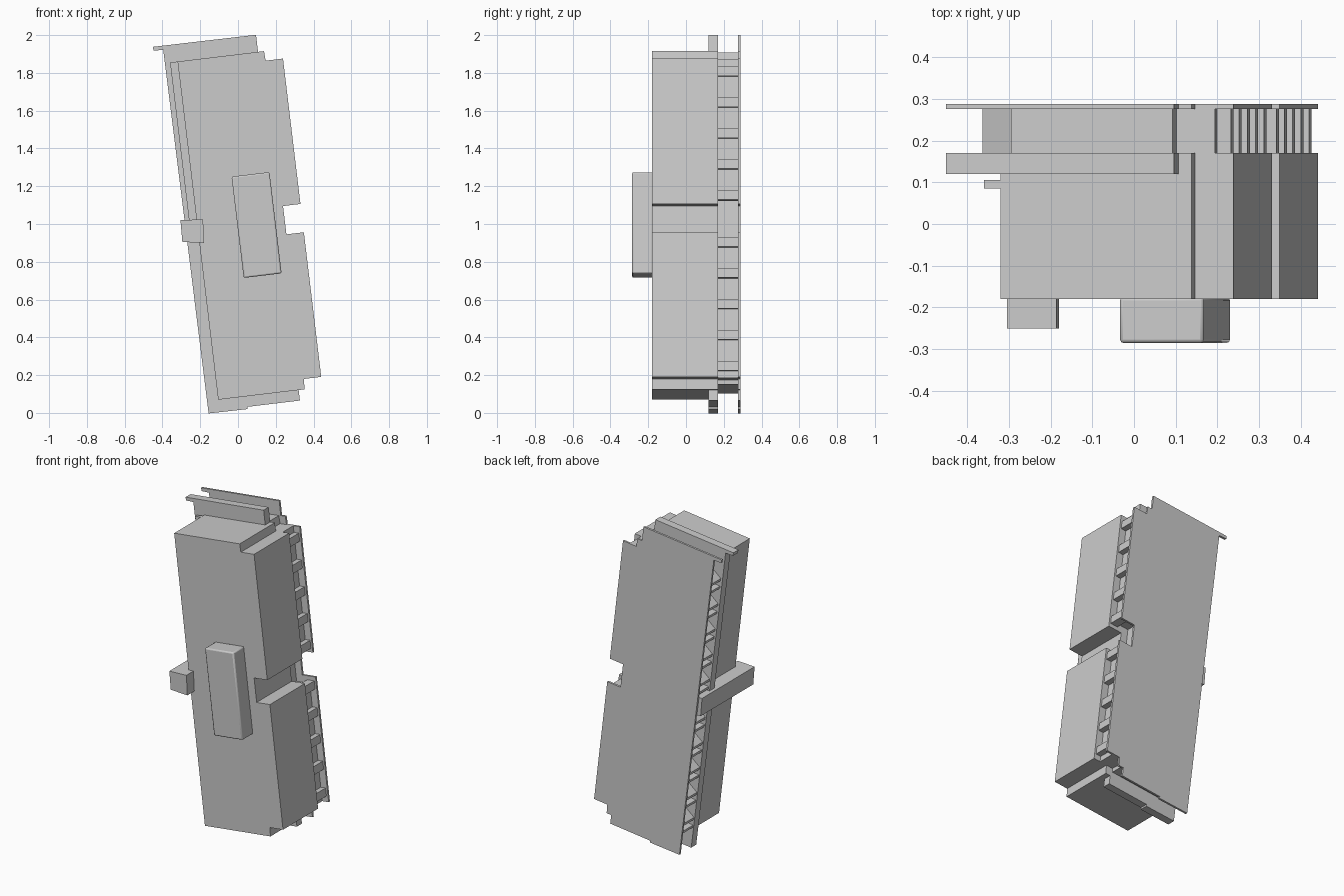
import bpy, bmesh
from math import radians, sin, cos

cube = bpy.data.objects.get("Cube")
if cube:
    bpy.data.objects.remove(cube)

grey = bpy.data.materials.new("light grey")
grey.use_nodes = True
grey.diffuse_color = (0.6, 0.6, 0.6, 1)
grey.node_tree.nodes["Principled BSDF"].inputs["Base Color"].default_value = (0.6, 0.6, 0.6, 1)

TILT = radians(6.85)


def tilted(u, y, v):
    """Body coordinates (across, depth, along) to leaning world position."""
    return (u * cos(TILT) - v * sin(TILT), y, 1 + u * sin(TILT) + v * cos(TILT))


def add_slabs(name, outlines, y0, y1, bevel=0):
    """One object made of outlines extruded from y0 to y1."""
    bm = bmesh.new()
    for pts in outlines:
        front = [bm.verts.new(tilted(u, y0, v)) for u, v in pts]
        back = [bm.verts.new(tilted(u, y1, v)) for u, v in pts]
        bm.faces.new(front)
        bm.faces.new(back[::-1])
        for i in range(len(pts)):
            j = (i + 1) % len(pts)
            bm.faces.new((front[j], front[i], back[i], back[j]))
    bmesh.ops.recalc_face_normals(bm, faces=bm.faces)
    mesh = bpy.data.meshes.new(name)
    bm.to_mesh(mesh)
    bm.free()
    mesh.materials.append(grey)
    obj = bpy.data.objects.new(name, mesh)
    bpy.context.collection.objects.link(obj)
    if bevel:
        mod = obj.modifiers.new("soft edges", "BEVEL")
        mod.width = bevel
        mod.segments = 2
    return obj


def box(u0, u1, v0, v1):
    return [(u0, v0), (u1, v0), (u1, v1), (u0, v1)]


def stepped_side(inset=0.0):
    """Right-hand edge from bottom to top, with corner steps and middle notch."""
    o, i = 0.341 - inset, 0.248 - inset
    return [(i, -0.856), (o, -0.856), (o, -0.085 - inset), (i, -0.085 - inset),
            (i, 0.066 + inset), (o, 0.066 + inset), (o, 0.841), (i, 0.841)]


# Main housing
add_slabs("housing", [[(-0.215, -0.911), (0.246, -0.911)] + stepped_side()
                      + [(0.246, 0.892), (-0.215, 0.892)]], -0.18, 0.17)

# Flange behind the housing and rear cover, both with a hooked top corner
left_edge = [(-0.335, 0.985), (-0.335, 0.965), (-0.283, 0.962), (-0.274, -0.977),
             (-0.067, -0.979), (-0.067, -0.967), (0.214, -0.967)]
add_slabs("flange", [left_edge + [(0.214, 0.983)]], 0.12, 0.17)
add_slabs("rear_cover", [left_edge + [(0.214, -0.911), (0.246, -0.911)] + stepped_side()
                         + [(0.246, 0.892), (0.214, 0.892), (0.214, 0.983)]], 0.275, 0.288)

# Recessed core and the ribs joining flange to cover
add_slabs("core", [[(-0.19, -0.88), (0.2, -0.88)] + stepped_side(0.045)
                   + [(0.2, 0.89), (-0.19, 0.89)]], 0.17, 0.275)
right_ribs, left_ribs = [], []
for k in range(5):
    for v in (0.115 + 0.165 * k, -0.135 - 0.165 * k):
        right_ribs.append(box(0.28, 0.33, v - 0.025, v + 0.025))
        left_ribs.append([(-0.27, v), (-0.18, v + 0.06), (-0.18, v + 0.075), (-0.27, v + 0.015)])
        left_ribs.append(box(-0.27, -0.18, v - 0.05, v - 0.035))
add_slabs("right_ribs", right_ribs, 0.17, 0.275)
add_slabs("left_ribs", left_ribs, 0.17, 0.275)

# Thin lip along the left side
add_slabs("side_lip", [box(-0.255, -0.21, 0.05, 0.892)], 0.085, 0.105)

# Front handle and side clip
add_slabs("front_handle", [box(-0.004, 0.198, -0.287, 0.253)], -0.285, -0.175, 0.008)
add_slabs("side_clip", [[(-0.3, 0.056), (-0.181, 0.047), (-0.19, -0.078), (-0.304, -0.059)]],
          -0.25, 0.275)

# Centre across and set shading
for obj in bpy.context.scene.objects:
    obj.select_set(obj.type == "MESH")
    if obj.type == "MESH":
        bpy.context.view_layer.objects.active = obj
bpy.ops.object.shade_smooth_by_angle(angle=radians(30))
